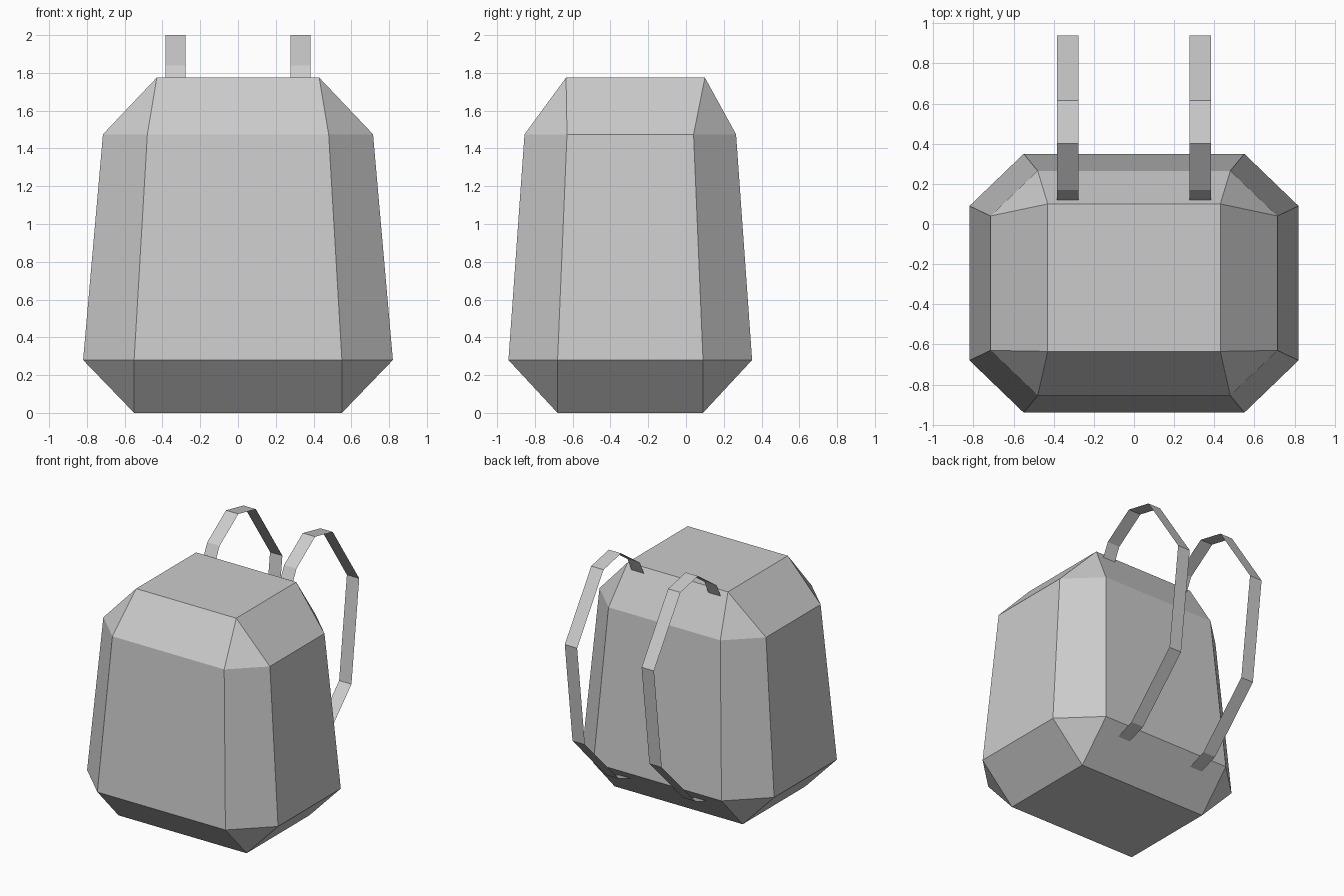
import bpy, bmesh

if "Cube" in bpy.data.objects:
    bpy.data.objects.remove(bpy.data.objects["Cube"])

def finish(bm, name):
    mesh = bpy.data.meshes.new(name)
    bm.to_mesh(mesh)
    bm.free()
    obj = bpy.data.objects.new(name, mesh)
    bpy.context.collection.objects.link(obj)
    return obj

# Pack body: stacked chamfered rings (z, inner x, outer x, y front outer/inner, y back inner/outer)
rings = [
    (0.00, 0.55, 0.55, -0.68, -0.68, 0.09, 0.09),
    (0.28, 0.55, 0.82, -0.94, -0.68, 0.09, 0.35),
    (1.475, 0.48, 0.715, -0.855, -0.63, 0.04, 0.265),
    (1.775, 0.43, 0.43, -0.635, -0.635, 0.10, 0.10),
]
bm = bmesh.new()
loops = []
for z, xi, xo, f0, f1, b0, b1 in rings:
    outline = [(-xi, f0), (xi, f0), (xo, f1), (xo, b0),
               (xi, b1), (-xi, b1), (-xo, b0), (-xo, f1)]
    loops.append([bm.verts.new((x, y, z)) for x, y in outline])
for lo, hi in zip(loops, loops[1:]):
    for i in range(8):
        j = (i + 1) % 8
        bm.faces.new((lo[i], lo[j], hi[j], hi[i]))
bm.faces.new(loops[0][::-1])
bm.faces.new(loops[-1])
bmesh.ops.remove_doubles(bm, verts=bm.verts, dist=0.0005)
bmesh.ops.recalc_face_normals(bm, faces=bm.faces)
finish(bm, "pack_body")

# Shoulder straps: thin ribbons following a side profile (y, z)
profile = [(0.115, 1.725), (0.17, 1.84), (0.40, 2.00), (0.615, 1.955),
           (0.94, 1.47), (0.845, 0.685), (0.43, 0.262), (0.275, 0.205)]

def strap(name, x0, x1):
    bm = bmesh.new()
    pairs = [(bm.verts.new((x0, y, z)), bm.verts.new((x1, y, z))) for y, z in profile]
    for (a, b), (c, d) in zip(pairs, pairs[1:]):
        bm.faces.new((a, b, d, c))
    finish(bm, name)

strap("right_strap", 0.277, 0.383)
strap("left_strap", -0.383, -0.277)
